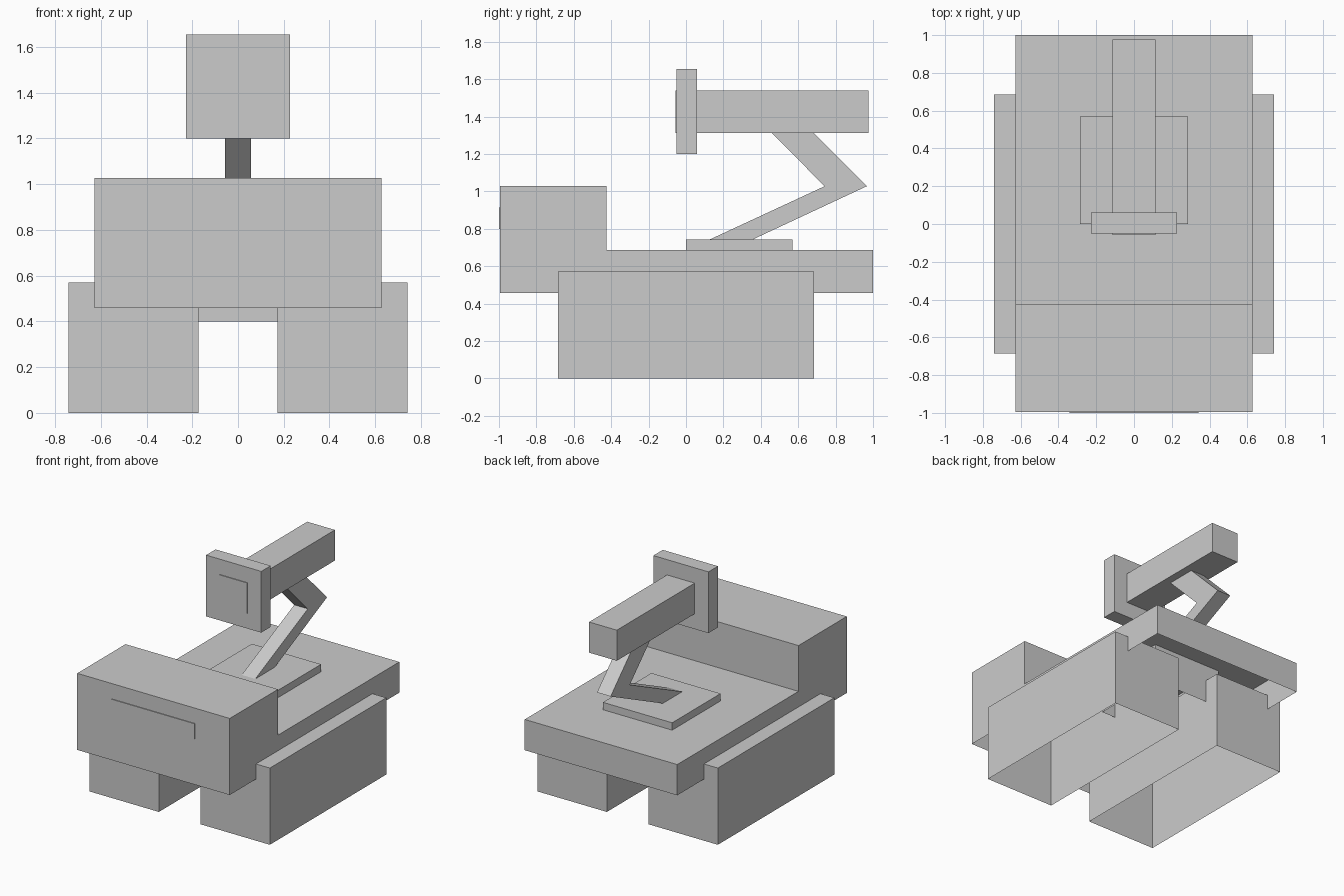
import bpy
import bmesh

if "Cube" in bpy.data.objects:
    bpy.data.objects.remove(bpy.data.objects["Cube"])


def box(name, x, y, z, open_bottom=False):
    """Box from (min, max) ranges on each axis."""
    bm = bmesh.new()
    bmesh.ops.create_cube(bm, size=1)
    for v in bm.verts:
        v.co = [r[0] if c < 0 else r[1] for c, r in zip(v.co, (x, y, z))]
    return finish(name, bm, open_bottom)


def extrude_side(name, profile, half_width, open_bottom=False):
    """Side profile of (y, z) points, extruded symmetrically along x."""
    bm = bmesh.new()
    face = bm.faces.new([bm.verts.new((-half_width, y, z)) for y, z in profile])
    ext = bmesh.ops.extrude_face_region(bm, geom=[face], use_keep_orig=True)
    verts = [g for g in ext["geom"] if isinstance(g, bmesh.types.BMVert)]
    bmesh.ops.translate(bm, verts=verts, vec=(2 * half_width, 0, 0))
    bmesh.ops.recalc_face_normals(bm, faces=bm.faces)
    return finish(name, bm, open_bottom)


def finish(name, bm, open_bottom):
    if open_bottom:
        bm.normal_update()
        down = [f for f in bm.faces if f.normal.z < -0.9]
        bmesh.ops.delete(bm, geom=down, context="FACES_ONLY")
    mesh = bpy.data.meshes.new(name)
    bm.to_mesh(mesh)
    bm.free()
    obj = bpy.data.objects.new(name, mesh)
    bpy.context.collection.objects.link(obj)
    return obj


# Track housings on each side: hollow shells, open underneath
for side, label in ((-1, "left"), (1, "right")):
    box(f"{label}_track", sorted((side * 0.172, side * 0.742)), (-0.685, 0.685),
        (0, 0.571), open_bottom=True)

# Body shell: flat deck with a raised front housing, open underneath
extrude_side("body", [(-0.994, 0.458), (1.0, 0.458), (1.0, 0.687), (-0.426, 0.687),
                      (-0.426, 1.028), (-0.994, 1.028)], 0.628, open_bottom=True)
box("front_panel", (-0.342, 0.342), (-1.0, -0.95), (0.80, 0.914))

# Pedestal running through the deck, and bent neck
box("neck_base", (-0.285, 0.285), (0.0, 0.57), (0.40, 0.742), open_bottom=True)
extrude_side("neck", [(0.12, 0.74), (0.35, 0.74), (0.967, 1.028), (0.68, 1.316),
                      (0.455, 1.316), (0.741, 1.028)], 0.056)

# Head: long beam passing just through a square face plate
box("head_beam", (-0.114, 0.114), (-0.057, 0.977), (1.313, 1.541))
box("face_plate", (-0.227, 0.227), (-0.051, 0.06), (1.199, 1.655))
